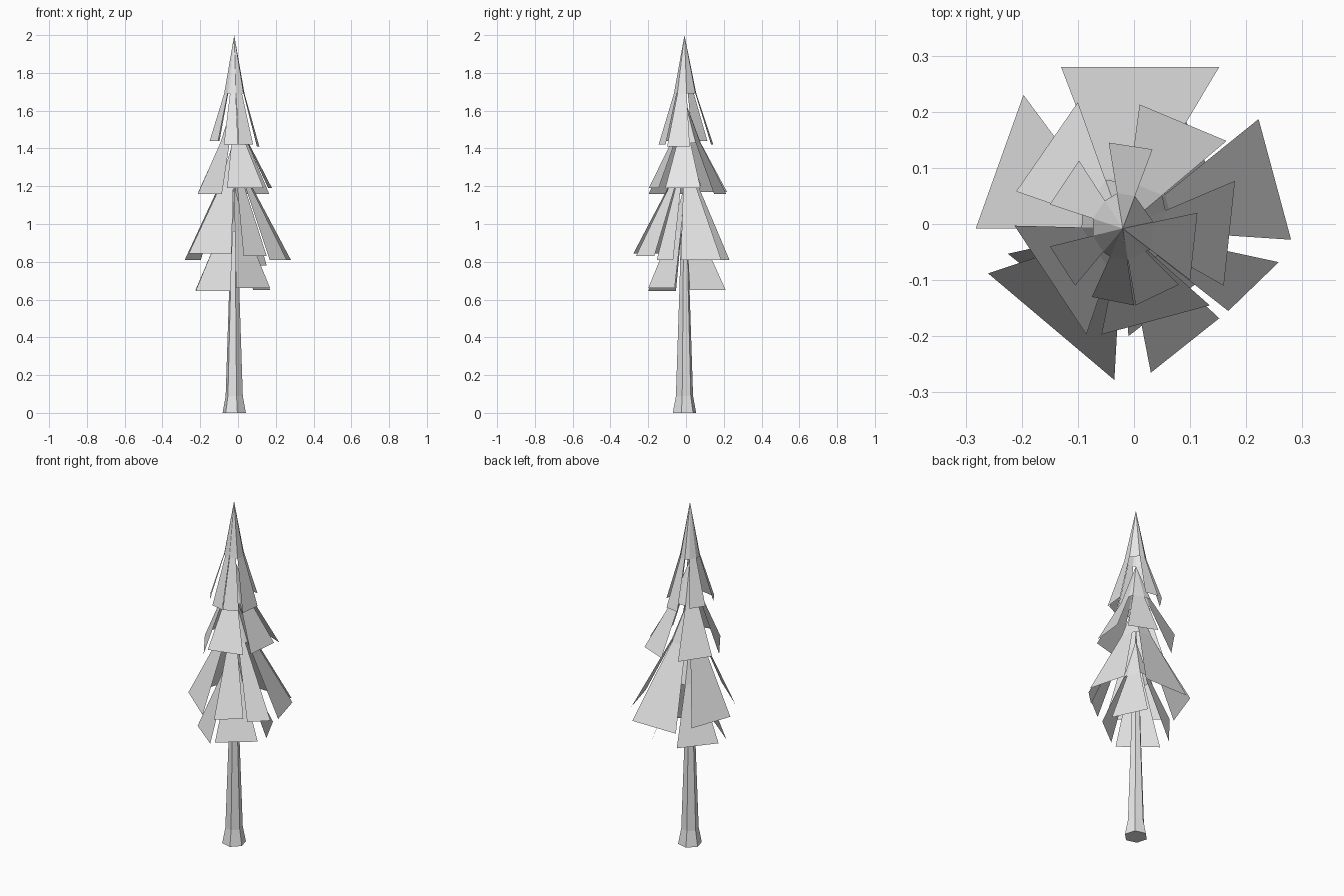
import bpy
import bmesh
from math import cos, sin, radians
from mathutils import Vector

cube = bpy.data.objects.get("Cube")
if cube:
    bpy.data.objects.remove(cube, do_unlink=True)

AXIS = Vector((-0.02, -0.008, 0))

# One plain grey for the whole tree
grey = bpy.data.materials.new("light grey")
grey.use_nodes = True
color = (0.8, 0.8, 0.8, 1)
grey.diffuse_color = color
shader = grey.node_tree.nodes["Principled BSDF"]
shader.inputs["Base Color"].default_value = color
shader.inputs["Roughness"].default_value = 0.9


def add_object(name, bm):
    mesh = bpy.data.meshes.new(name)
    bm.to_mesh(mesh)
    bm.free()
    mesh.materials.append(grey)
    obj = bpy.data.objects.new(name, mesh)
    bpy.context.collection.objects.link(obj)
    return obj


def make_trunk(name, profile, tip, sides=6):
    """Faceted, tapering trunk with a flared foot, closed by a point."""
    bm = bmesh.new()
    rings = []
    for radius, z in profile:
        ring = []
        for i in range(sides):
            angle = radians(-75 + 360 * i / sides)
            offset = Vector((radius * cos(angle), radius * sin(angle), z))
            ring.append(bm.verts.new(AXIS + offset))
        rings.append(ring)
    top = bm.verts.new(AXIS + Vector((0, 0, tip)))
    for i in range(sides):
        j = (i + 1) % sides
        for low, high in zip(rings, rings[1:]):
            bm.faces.new((low[i], low[j], high[j], high[i]))
        bm.faces.new((rings[-1][i], rings[-1][j], top))
    bm.faces.new(rings[0][::-1])
    return add_object(name, bm)


def make_tier(name, tip, shoulder, pull, fronds):
    """Pointed cap whose shoulder splits into flaring flat fronds.

    Each frond gives its two hem corners, counter-clockwise, and its hem height.
    """
    bm = bmesh.new()
    peak = bm.verts.new(AXIS + Vector((0, 0, tip)))
    ring = []
    for start, end, hem in fronds:
        outer, inner = [], []
        for x, y in (start, end):
            corner = Vector((x, y, 0))
            neck = AXIS.lerp(corner, pull)
            outer.append(bm.verts.new((x, y, hem)))
            inner.append(bm.verts.new((neck.x, neck.y, shoulder)))
        bm.faces.new((outer[0], outer[1], inner[1], inner[0]))
        ring += inner
    for i, vert in enumerate(ring):
        bm.faces.new((vert, ring[(i + 1) % len(ring)], peak))
    return add_object(name, bm)


make_trunk("trunk", [(0.064, 0), (0.047, 0.09), (0.028, 0.65), (0.02, 0.95)], 1.3)

make_tier("top_tier", 2.0, 1.69, 0.41, [
    ((0.1, -0.1), (0.113, 0.02), 1.41),
    ((0.033, 0.133), (-0.045, 0.145), 1.42),
    ((-0.098, 0.113), (-0.15, 0.035), 1.44),
    ((-0.15, -0.04), (-0.105, -0.11), 1.44),
    ((-0.075, -0.13), (0, -0.145), 1.42),
    ((0.003, -0.145), (0.08, -0.108), 1.42),
])

make_tier("upper_tier", 1.66, 1.43, 0.38, [
    ((0.16, -0.11), (0.18, 0.077), 1.19),
    ((0.165, 0.148), (0.01, 0.213), 1.16),
    ((-0.1, 0.217), (-0.21, 0.058), 1.17),
    ((-0.213, -0.003), (-0.085, -0.197), 1.16),
    ((-0.058, -0.197), (0.135, -0.145), 1.19),
])

make_tier("middle_tier", 1.45, 1.2, 0.31, [
    ((0.28, -0.028), (0.222, 0.187), 0.81),
    ((0.152, 0.28), (-0.13, 0.28), 0.78),
    ((-0.197, 0.23), (-0.282, -0.008), 0.81),
    ((-0.26, -0.088), (-0.035, -0.278), 0.845),
    ((0.03, -0.265), (0.152, -0.168), 0.83),
    ((0.168, -0.155), (0.258, -0.068), 0.81),
])

make_tier("lower_tier", 1.2, 0.96, 0.36, [
    ((0.17, 0.02), (0.08, 0.21), 0.65),
    ((-0.08, 0.2), (-0.225, 0.02), 0.65),
    ((-0.225, -0.053), (-0.04, -0.2), 0.645),
    ((-0.01, -0.2), (0.17, -0.06), 0.66),
])
